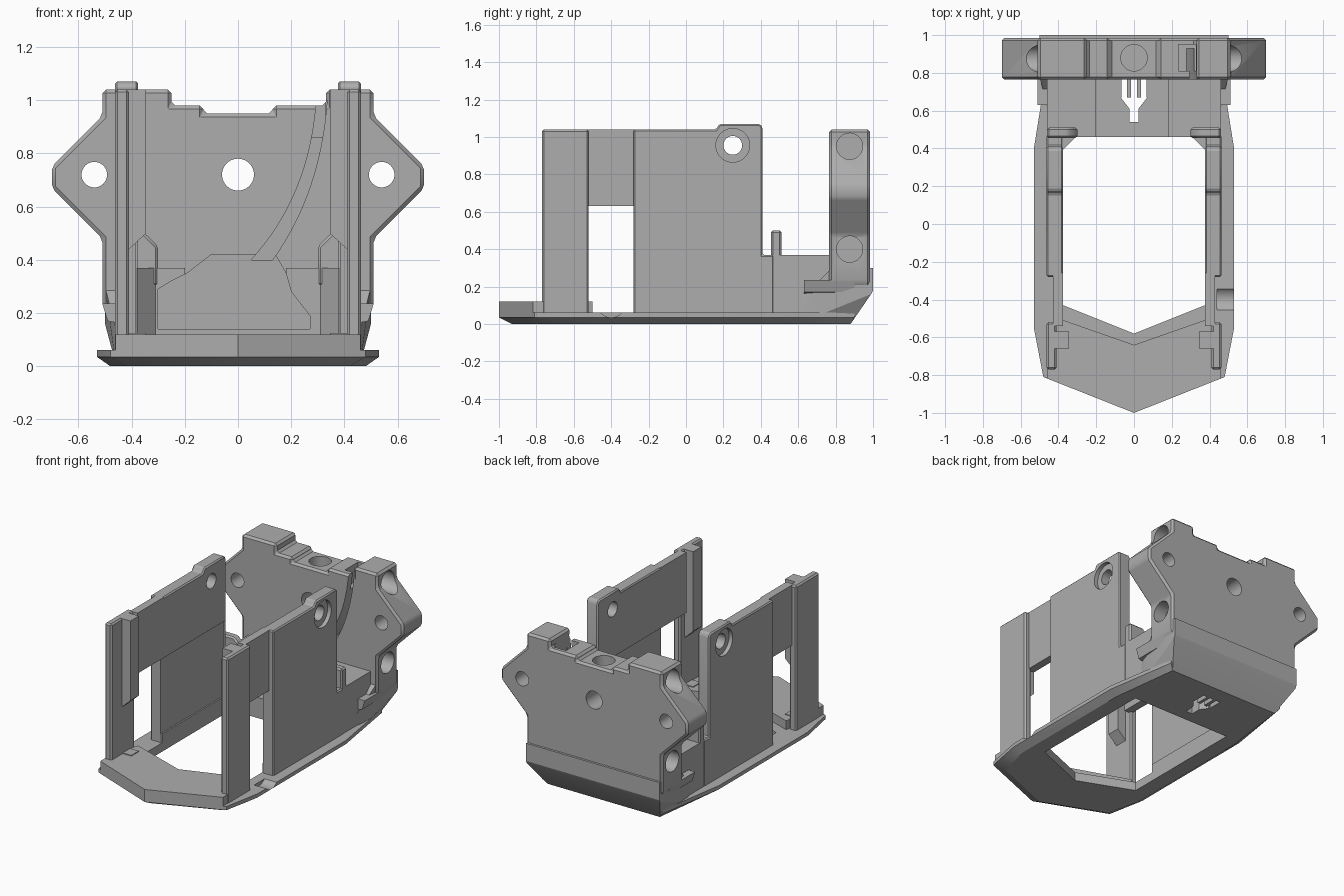
import bpy, bmesh, math
from mathutils import Matrix, Vector

if "Cube" in bpy.data.objects:
    bpy.data.objects.remove(bpy.data.objects["Cube"])

grey = bpy.data.materials.new("plain grey")
grey.use_nodes = True
COLOUR = (0.42, 0.42, 0.42, 1)
grey.diffuse_color = COLOUR
grey.node_tree.nodes["Principled BSDF"].inputs["Base Color"].default_value = COLOUR


def finish(name, bm):
    bmesh.ops.recalc_face_normals(bm, faces=bm.faces)
    me = bpy.data.meshes.new(name)
    bm.to_mesh(me)
    bm.free()
    me.materials.append(grey)
    ob = bpy.data.objects.new(name, me)
    bpy.context.collection.objects.link(ob)
    return ob


def prism(name, outline, lo, hi, axis="z"):
    """Extrude a 2D outline: z uses (x, y), y uses (x, z), x uses (y, z)."""
    place = {"z": lambda a, b, c: (a, b, c),
             "y": lambda a, b, c: (a, c, b),
             "x": lambda a, b, c: (c, a, b)}[axis]
    bm = bmesh.new()
    face = bm.faces.new([bm.verts.new(place(a, b, lo)) for a, b in outline])
    out = bmesh.ops.extrude_face_region(bm, geom=[face])
    move = Vector(place(0, 0, hi - lo))
    bmesh.ops.translate(bm, vec=move, verts=[v for v in out["geom"] if isinstance(v, bmesh.types.BMVert)])
    return finish(name, bm)


def box(name, x, y, z):
    x = sorted(x)
    return prism(name, [(x[0], y[0]), (x[1], y[0]), (x[1], y[1]), (x[0], y[1])], *z)


def hull(name, points):
    bm = bmesh.new()
    for p in points:
        bm.verts.new(p)
    out = bmesh.ops.convex_hull(bm, input=bm.verts[:])
    bmesh.ops.delete(bm, geom=[g for g in out["geom_interior"] if isinstance(g, bmesh.types.BMVert)], context="VERTS")
    bmesh.ops.dissolve_limit(bm, angle_limit=0.01, verts=bm.verts[:], edges=bm.edges[:])
    return finish(name, bm)


def both(points):
    return [(s * x, y, z) for x, y, z in points for s in (-1, 1)]


def rod(centre, radius, length, axis):
    """Cylinder cutter along one axis."""
    bm = bmesh.new()
    turn = {"x": Matrix.Rotation(math.pi / 2, 4, "Y"),
            "y": Matrix.Rotation(math.pi / 2, 4, "X"), "z": Matrix()}[axis]
    bmesh.ops.create_cone(bm, cap_ends=True, segments=40, radius1=radius, radius2=radius,
                          depth=length, matrix=Matrix.Translation(centre) @ turn)
    return finish("cutter", bm)


def apply(ob, mod):
    bpy.context.view_layer.objects.active = ob
    bpy.ops.object.modifier_apply(modifier=mod.name)


def cut(targets, cutters):
    for ob in targets:
        for c in cutters:
            mod = ob.modifiers.new("cut", "BOOLEAN")
            mod.operation, mod.solver, mod.object = "DIFFERENCE", "EXACT", c
            apply(ob, mod)
    for c in cutters:
        bpy.data.objects.remove(c)


def bevel(ob, width):
    mod = ob.modifiers.new("bevel", "BEVEL")
    mod.width, mod.segments, mod.limit_method = width, 1, "ANGLE"
    apply(ob, mod)


def mirrored(half):
    """Complete an outline given from centre front round the +x side."""
    return half + [(-x, y) for x, y in reversed(half) if x > 0]


# Base tray with a chamfered underside
top = [(0, -1), (0.48, -0.81), (0.53, -0.55), (0.53, 0.4), (0.48, 0.66), (0.45, 0.9)]
under = [(0, -0.93), (0.42, -0.76), (0.48, -0.53), (0.48, 0.4), (0.44, 0.66), (0.42, 0.88)]
base = hull("base_tray", both([(x, y, 0) for x, y in under] + [(x, y, z) for x, y in top for z in (0.035, 0.06)]))

# Raised nose deck
nose = prism("nose_deck", mirrored([(0, -1), (0.46, -0.818), (0.46, -0.74), (0.40, -0.5), (0, -0.64)]), 0.05, 0.12)

# Tail hull under the back plate, with side flanges
tail = hull("tail_hull", both([(0.46, 0.62, 0.01), (0.46, 0.62, 0.14), (0.42, 0.88, 0), (0.5, 0.99, 0.16),
                               (0.5, 1.0, 0.18), (0.5, 1.0, 0.3), (0.5, 0.78, 0.3)]))
for s, side in ((1, "left"), (-1, "right")):
    hull(side + "_flange", [(s * x, y, z) for x, y, z in (
        (0.44, 0.63, 0.16), (0.44, 0.63, 0.235), (0.51, 0.63, 0.235), (0.49, 0.63, 0.17),
        (0.44, 0.9, 0.16), (0.44, 0.9, 0.235), (0.51, 0.9, 0.235), (0.49, 0.9, 0.17))])

# Rear floor block between the walls
block = box("floor_block", (-0.46, 0.46), (0.46, 0.78), (0.04, 0.37))

# Back plate with side wings and a stepped top
plate = prism("back_plate", [(-0.46, 0.16), (0.46, 0.16), (0.51, 0.22), (0.51, 0.48), (0.70, 0.67), (0.70, 0.75),
                             (0.51, 0.94), (0.51, 1.04), (0.33, 1.04), (0.33, 0.98), (0.13, 0.98), (0.13, 0.95),
                             (-0.13, 0.95), (-0.13, 0.98), (-0.25, 0.98), (-0.25, 1.04), (-0.51, 1.04),
                             (-0.51, 0.94), (-0.70, 0.75), (-0.70, 0.67), (-0.51, 0.48), (-0.51, 0.22)],
              0.765, 0.985, "y")
bevel(plate, 0.014)

# Large opening in the tray
hole = prism("cutter", mirrored([(0, -0.58), (0.375, -0.43), (0.375, 0.46)]), -0.1, 0.3)
cut([base], [hole])

# Cavity through the block into the plate, and the open channel above the floor
cavity = prism("cutter", [(-0.3, 0.14), (0.27, 0.14), (0.27, 0.19), (0.2, 0.28), (0.18, 0.35), (0.14, 0.42),
                          (-0.1, 0.42), (-0.19, 0.35), (-0.25, 0.32), (-0.3, 0.29)], 0.4, 0.9, "y")
cut([block, plate, tail], [cavity])
cut([block], [box("cutter", (-0.2, 0.18), (0.4, 0.764), (0.3, 0.5))])

# Forked vent through the floor
vents = [box("cutter", (-0.025, 0.025), (0.54, 0.62), (-0.1, 0.3)),
         prism("cutter", [(-0.024, 0.61), (0.024, 0.61), (0.07, 0.67), (-0.07, 0.67)], -0.1, 0.3)]
vents += [box("cutter", (x - 0.015, x + 0.015), (0.66, 0.765), (-0.1, 0.3)) for x in (-0.052, 0, 0.052)]
cut([block, base, tail], vents)

# Curved guide groove: a band between two arcs on the plate front
def arc(p0, p1, p2):
    ts = [i / 16 for i in range(17)]
    return [tuple((1 - t) ** 2 * a + 2 * t * (1 - t) * b + t * t * c for a, b, c in zip(p0, p1, p2)) for t in ts]

groove = prism("cutter", arc((0.05, 0.40), (0.27, 0.64), (0.295, 1.0))
               + arc((0.335, 1.0), (0.31, 0.65), (0.13, 0.40)), 0.7, 0.93, "y")
pocket = box("cutter", (0.235, 0.329), (0.81, 0.95), (0.86, 1.1))

# Screw holes in the plate
holes = [rod((0, 0.87, 0.72), 0.06, 0.5, "y"), rod((0, 0.88, 0.95), 0.07, 0.2, "z")]
for s in (-1, 1):
    holes += [rod((s * 0.54, 0.87, 0.72), 0.048, 0.5, "y")]
    holes += [rod((s * 0.55, 0.875, z), 0.07, 0.26, "x") for z in (0.95, 0.40)]
cut([plate], [groove, pocket] + holes)

# Side walls, posts and screw bosses
for s, side in ((1, "left"), (-1, "right")):
    def sx(a, b):
        return sorted((s * a, s * b))

    wall = prism(side + "_wall", [(-0.28, 0.04), (0.47, 0.04), (0.47, 0.37), (0.41, 0.37), (0.41, 1.05), (0.395, 1.07),
                                  (0.18, 1.07), (0.16, 1.04), (-0.28, 1.04)], *sx(0.375, 0.462), "x")
    bevel(wall, 0.008)
    cut([wall], [box("cutter", sx(0.3, 0.385), (-0.4, 0.40), (0.12, 0.63)),
                 rod((s * 0.42, 0.25, 0.955), 0.05, 0.4, "x"),
                 rod((s * 0.47, 0.25, 0.955), 0.09, 0.07, "x")])
    box(side + "_window_panel", sx(0.375, 0.43), (-0.54, -0.26), (0.63, 1.04))
    post = box(side + "_front_post", sx(0.41, 0.462), (-0.77, -0.52), (0.04, 1.04))
    bevel(post, 0.01)
    # Inner rib on the front post with a sloped foot
    prism(side + "_post_rib", [(s * x, z) for x, z in ((0.42, 1.04), (0.345, 1.04), (0.345, 0.5), (0.42, 0.43))],
          -0.66, -0.57, "y")
    # Foot pad and corner gusset
    box(side + "_post_foot", sx(0.345, 0.44), (-0.65, -0.57), (0.05, 0.125))
    prism(side + "_corner_gusset", [(s * 0.38, 0.39), (s * 0.38, 0.47), (s * 0.30, 0.47)], 0.05, 0.37)
    # Upright tab behind the wall
    tab = prism(side + "_rear_tab", [(s * x, z) for x, z in ((0.46, 0.3), (0.46, 0.5), (0.35, 0.5), (0.3, 0.45), (0.3, 0.3))],
                0.455, 0.51, "y")
    bevel(tab, 0.01)

# Rounded dip in the tray's left edge
cut([base], [rod((0.5, -0.4, 0.11), 0.075, 0.12, "x")])

# Smooth round holes while keeping edges sharp
bpy.ops.object.select_all(action="DESELECT")
for ob in bpy.context.collection.objects:
    if ob.type == "MESH" and grey.name in ob.data.materials:
        ob.select_set(True)
        bpy.context.view_layer.objects.active = ob
bpy.ops.object.shade_smooth_by_angle(angle=math.radians(25))
